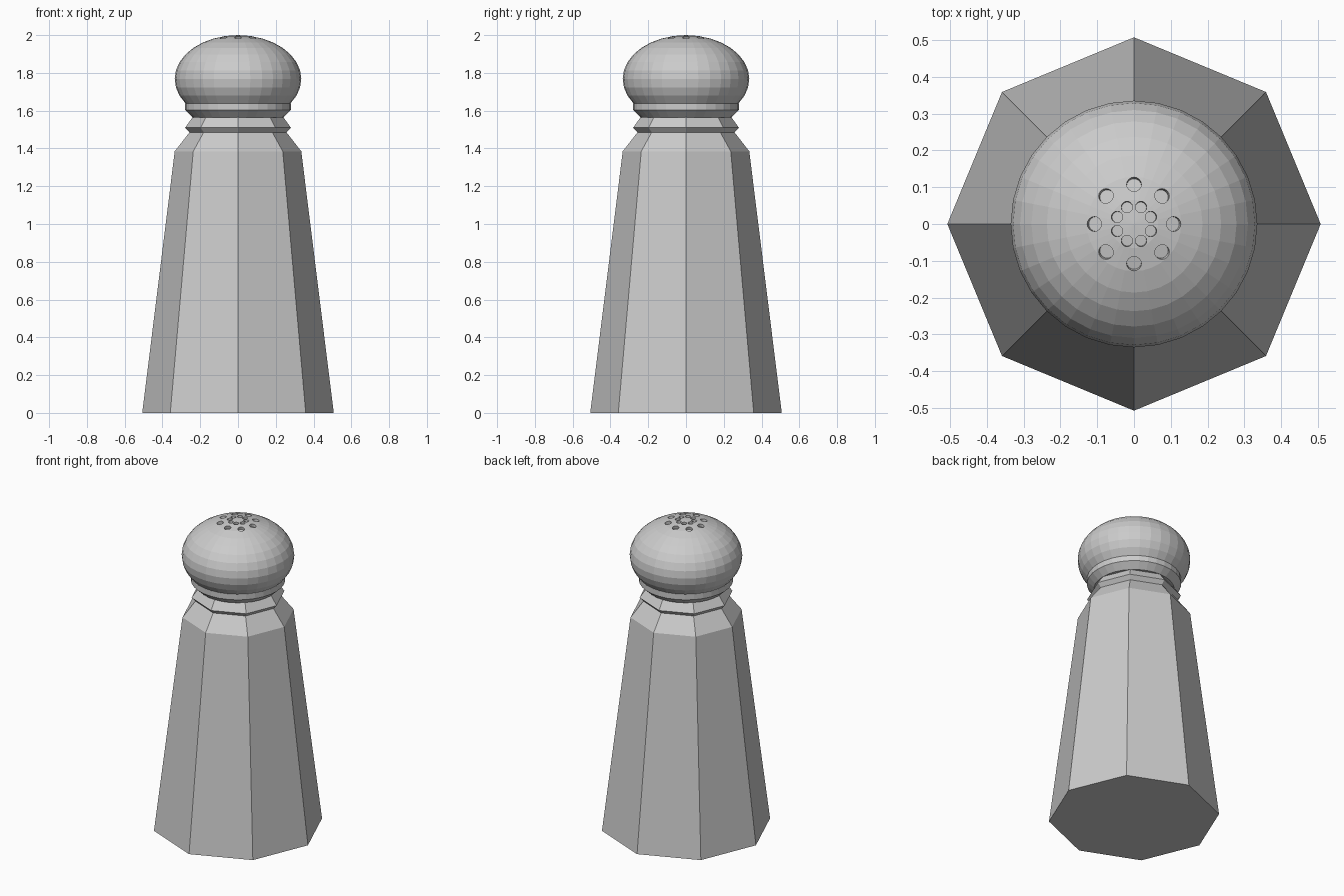
import bpy, bmesh, math
from mathutils import Matrix, Vector

if "Cube" in bpy.data.objects:
    bpy.data.objects.remove(bpy.data.objects["Cube"])


def make_object(name, bm):
    bmesh.ops.recalc_face_normals(bm, faces=bm.faces)
    mesh = bpy.data.meshes.new(name)
    bm.to_mesh(mesh)
    bm.free()
    obj = bpy.data.objects.new(name, mesh)
    bpy.context.collection.objects.link(obj)
    return obj


def lathe(name, profile, sides):
    """Closed solid from (radius, z) points; radius 0 at the end makes a pole."""
    bm = bmesh.new()
    rings = []
    for r, z in profile:
        if r < 1e-5:
            rings.append([bm.verts.new((0, 0, z))])
        else:
            rings.append([bm.verts.new((r * math.cos(2 * math.pi * i / sides),
                                        r * math.sin(2 * math.pi * i / sides), z))
                          for i in range(sides)])
    for a, b in zip(rings, rings[1:]):
        for i in range(sides):
            j = (i + 1) % sides
            if len(b) == 1:
                bm.faces.new((a[i], a[j], b[0]))
            else:
                bm.faces.new((a[i], a[j], b[j], b[i]))
    bm.faces.new(rings[0][::-1])
    if len(rings[-1]) > 1:
        bm.faces.new(rings[-1])
    return make_object(name, bm)


# Eight-sided glass body with neck collar
lathe("body", [(0.507, 0), (0.335, 1.385), (0.257, 1.485), (0.28, 1.51),
               (0.24, 1.566)], 8)

# Round cap: flared band, then a flattened dome
R, H, ZC = 0.335, 0.232, 1.768
dome = [(R * math.cos(math.radians(a)), ZC + H * math.sin(math.radians(a)))
        for a in [-33.75 + 11.25 * k for k in range(11)]] + [(0, ZC + H)]
cap = lathe("cap", [(0.24, 1.565), (0.28, 1.603), (0.28, 1.637)] + dome, 32)

# Two rings of shaker holes, drilled along the dome normals
bm = bmesh.new()
for ring_r, hole_r, offset in ((0.108, 0.02, 0), (0.05, 0.0155, 22.5)):
    for i in range(8):
        a = math.radians(offset + 45 * i)
        x, y = ring_r * math.cos(a), ring_r * math.sin(a)
        dz = H * math.sqrt(1 - (ring_r / R) ** 2)
        normal = Vector((x / R**2, y / R**2, dz / H**2)).normalized()
        rot = normal.to_track_quat('Z', 'Y').to_matrix().to_4x4()
        bmesh.ops.create_cone(bm, cap_ends=True, segments=16, radius1=hole_r,
                              radius2=hole_r, depth=0.04,
                              matrix=Matrix.Translation((x, y, ZC + dz)) @ rot)
cutter = make_object("hole_cutter", bm)
cutter.hide_render = True
cutter.display_type = 'WIRE'

holes = cap.modifiers.new("holes", 'BOOLEAN')
holes.operation = 'DIFFERENCE'
holes.solver = 'EXACT'
holes.object = cutter
bpy.context.view_layer.objects.active = cap
bpy.ops.object.modifier_apply(modifier="holes")
bpy.data.objects.remove(cutter)
